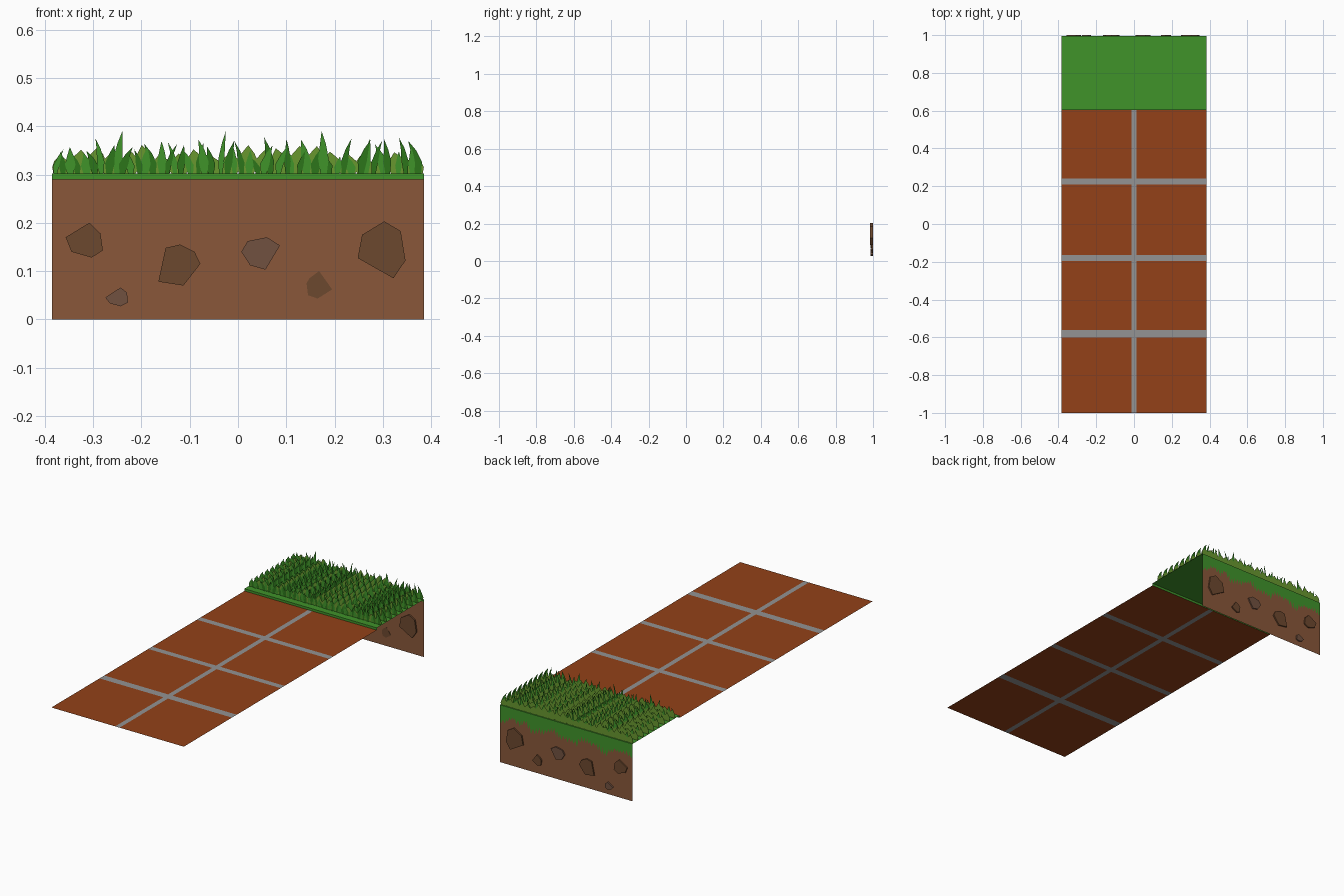
import bpy, bmesh, math, random

if "Cube" in bpy.data.objects:
    bpy.data.objects.remove(bpy.data.objects["Cube"])

random.seed(7)
W = 0.385             # half width
WALL_Y = 0.993        # earth wall position
TOP, LOW = 0.302, 0.29


def mat(name, rgb):
    m = bpy.data.materials.new(name)
    m.diffuse_color = [(c / 255) ** 2.2 for c in rgb] + [1]
    m.use_nodes = True
    m.node_tree.nodes["Principled BSDF"].inputs["Base Color"].default_value = m.diffuse_color
    return m


BRICK = mat("brick", (146, 67, 30))
GROUT = mat("grout", (146, 146, 146))
GREEN = mat("green", (66, 146, 46))
DARK = mat("dark_green", (48, 116, 32))
OLIVE = mat("olive", (104, 150, 50))
EARTH = mat("earth", (136, 88, 60))
STONE = mat("stone", (108, 74, 50))
STONE2 = mat("grey_stone", (112, 82, 66))


def build(name, polys, mats):
    """Make one object from a list of (points, material index)."""
    bm = bmesh.new()
    for pts, mi in polys:
        bm.faces.new([bm.verts.new(p) for p in pts]).material_index = mi
    bmesh.ops.remove_doubles(bm, verts=bm.verts, dist=1e-5)
    me = bpy.data.meshes.new(name)
    bm.to_mesh(me)
    bm.free()
    for m in mats:
        me.materials.append(m)
    ob = bpy.data.objects.new(name, me)
    bpy.context.collection.objects.link(ob)
    return ob


def flat(x0, x1, y0, y1, z):
    return [(x0, y0, z), (x1, y0, z), (x1, y1, z), (x0, y1, z)]


def upright(x0, x1, z0, z1, y):
    return [(x0, y, z0), (x1, y, z0), (x1, y, z1), (x0, y, z1)]


# Paved path: grid of tiles separated by flush grout lines
xs = [-W, -0.014, 0.012, W]
ys = [-1, -0.6, -0.56, -0.195, -0.163, 0.208, 0.24, 0.603]
tiles, joints = [], []
for i in range(3):
    for j in range(7):
        group = joints if i % 2 or j % 2 else tiles
        group.append((flat(xs[i], xs[i + 1], ys[j], ys[j + 1], LOW), 0))
build("path_tiles", tiles, [BRICK])
build("path_grout", joints, [GROUT])

# Lawn sheet with a thin lip at the front and back
build("lawn", [
    (flat(-W, W, 0.603, WALL_Y + 0.002, TOP), 0),
    (upright(-W, W, LOW, TOP, 0.603), 0),
    (upright(W, -W, LOW, TOP, WALL_Y + 0.002), 0)], [GREEN])

# Earth wall
build("earth_wall", [(upright(W, -W, 0, LOW, WALL_Y), 0)], [EARTH])

# Grass overhang with a jagged lower edge on the back of the wall
n = 44
fringe = []
yf = WALL_Y + 0.002
for i in range(n):
    x0, x1 = -W + 2 * W * i / n, -W + 2 * W * (i + 1) / n
    base = 0.245 + 0.012 * math.sin(i * 0.55) + 0.008 * math.sin(i * 1.3)
    tip = base - random.uniform(0.012, 0.04)
    xm = x0 + (x1 - x0) * random.uniform(0.25, 0.75)
    fringe.append(([(x0, yf, LOW), (x1, yf, LOW), (x1, yf, base),
                    (xm, yf, tip), (x0, yf, base)], 0))
build("grass_overhang", fringe, [GREEN])

# Stones set into the wall: outlines in x, z and the inner face position
stones = [
    ([(-.357, .17), (-.308, .2), (-.285, .178), (-.28, .143), (-.303, .128), (-.345, .14)], .987, STONE),
    ([(-.275, .045), (-.243, .066), (-.23, .055), (-.228, .035), (-.243, .027), (-.265, .033)], .987, STONE2),
    ([(-.165, .078), (-.15, .148), (-.12, .155), (-.09, .14), (-.078, .115), (-.113, .07)], .987, STONE),
    ([(.007, .14), (.02, .162), (.06, .17), (.087, .153), (.057, .103), (.025, .112)], .985, STONE2),
    ([(.142, .075), (.148, .085), (.168, .1), (.195, .062), (.165, .043), (.145, .05)], .992, STONE),
    ([(.248, .127), (.257, .175), (.303, .203), (.337, .183), (.347, .122), (.322, .085)], .985, STONE),
]
for k, (outline, y0, m) in enumerate(stones):
    front = [(x, y0, z) for x, z in outline]
    back = [(x, 1.0, z) for x, z in outline]
    polys = [(front[::-1], 0), (back, 0)]
    for i in range(6):
        j = (i + 1) % 6
        polys.append(([front[i], front[j], back[j], back[i]], 0))
    ob = build(f"stone_{k + 1}", polys, [m])
    bm = bmesh.new()
    bm.from_mesh(ob.data)
    bmesh.ops.recalc_face_normals(bm, faces=bm.faces)
    bm.to_mesh(ob.data)
    bm.free()


def blade(x, w, h, lean, y, mi):
    """Flat pointed leaf standing on the lawn, kept inside the side edges."""
    pts = [(-.3, 0), (.3, 0), (.5, .35), (.3, .7), (0, 1), (-.25, .7), (-.5, .35)]
    out = []
    for u, v in pts:
        px = x + u * w + lean * v * v
        out.append((max(-W, min(W, px)), y, TOP + v * h))
    return out, mi


# One row of grass: broad olive leaves behind, green and dark leaves in front
row = []
for i in range(22):
    x = -W + 0.0175 + i * 0.035
    row.append(blade(x, 0.05, random.uniform(.036, .06), random.uniform(-.01, .01), 0.002, 2))
for i in range(50):
    x = -W + 0.01 + i * 0.0153 + random.uniform(-.004, .004)
    h = random.uniform(.035, .076) if i % 14 != 8 else 0.088
    row.append(blade(x, random.uniform(.012, .022), h,
                     random.uniform(-.022, .022), random.choice([0, -.002]), i % 2))

# Repeat the row across the lawn
grass = build("grass_row_1", row, [GREEN, DARK, OLIVE])
grass.location.y = 0.64
for r in range(1, 9):
    copy = bpy.data.objects.new(f"grass_row_{r + 1}", grass.data)
    copy.location.y = 0.64 + r * 0.0435
    bpy.context.collection.objects.link(copy)
